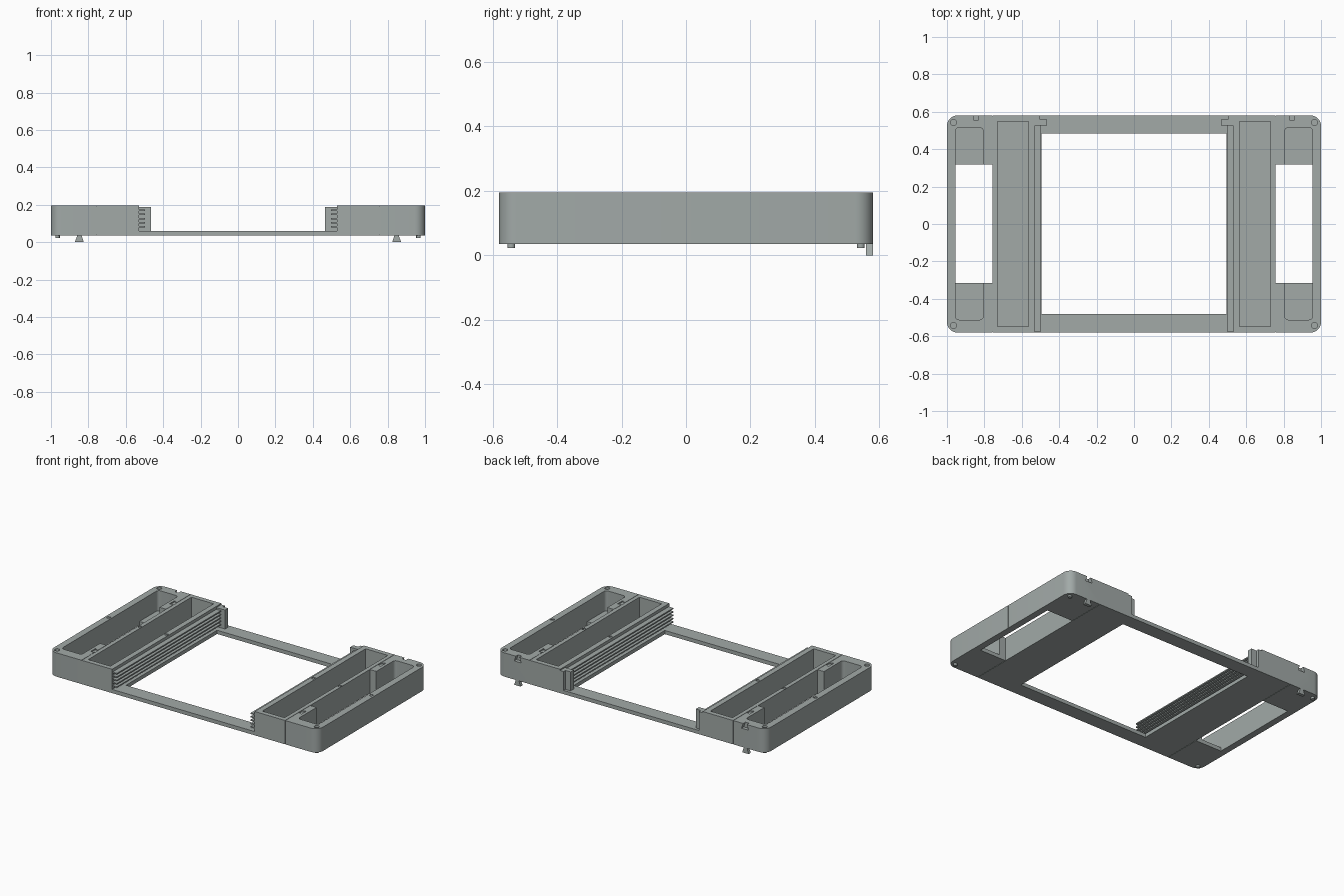
import bpy, bmesh, math
from mathutils import Vector

cube = bpy.data.objects.get("Cube")
if cube:
    bpy.data.objects.remove(cube, do_unlink=True)

mat = bpy.data.materials.new("grey_green_plastic")
mat.use_nodes = True
colour = (0.36, 0.40, 0.39, 1)
mat.diffuse_color = colour
mat.node_tree.nodes["Principled BSDF"].inputs["Base Color"].default_value = colour

BOTTOM, FLOOR, TOP, DEPTH = 0.035, 0.06, 0.195, 0.58
SEAM = 0.757


def prism(name, pts, lo, hi, axis="z"):
    """Extrude a flat outline along z, or along y for an xz outline."""
    bm = bmesh.new()
    place = (lambda p, h: (p[0], p[1], h)) if axis == "z" else (lambda p, h: (p[0], h, p[1]))
    face = bm.faces.new([bm.verts.new(place(p, lo)) for p in pts])
    grown = bmesh.ops.extrude_face_region(bm, geom=[face])["geom"]
    step = Vector(place((0, 0), hi - lo))
    bmesh.ops.translate(bm, vec=step, verts=[v for v in grown if isinstance(v, bmesh.types.BMVert)])
    bmesh.ops.recalc_face_normals(bm, faces=bm.faces)
    mesh = bpy.data.meshes.new(name)
    bm.to_mesh(mesh)
    bm.free()
    mesh.materials.append(mat)
    ob = bpy.data.objects.new(name, mesh)
    bpy.context.collection.objects.link(ob)
    return ob


def rounded(s, x0, x1, y0, y1, inner=0, outer=0):
    """Rectangle on side s with separate radii for inner and outer corners."""
    pts = []
    for i, (x, y, r) in enumerate([(x1, y1, outer), (x0, y1, inner), (x0, y0, inner), (x1, y0, outer)]):
        cx = x - r if x == x1 else x + r
        cy = y - r if y == y1 else y + r
        steps = 8 if r else 0
        for k in range(steps + 1):
            a = math.pi / 2 * (i + (k / steps if steps else 0))
            pts.append((s * (cx + r * math.cos(a)), cy + r * math.sin(a)))
    return pts


def circle(x, y, r):
    return [(x + r * math.cos(k * math.pi / 12), y + r * math.sin(k * math.pi / 12)) for k in range(24)]


def flare(x, y, narrow, wide, length):
    """Dovetail outline opening away from (x, y) along the second axis."""
    return [(x - narrow, y), (x + narrow, y), (x + wide, y + length), (x - wide, y + length)]


def cut(target, cutter):
    mod = target.modifiers.new("cut", "BOOLEAN")
    mod.operation, mod.solver, mod.object = "DIFFERENCE", "EXACT", cutter
    bpy.context.view_layer.objects.active = target
    bpy.ops.object.modifier_apply(modifier=mod.name)
    bpy.data.objects.remove(cutter, do_unlink=True)


def smooth(ob):
    bpy.ops.object.select_all(action="DESELECT")
    ob.select_set(True)
    bpy.context.view_layer.objects.active = ob
    bpy.ops.object.shade_smooth_by_angle(angle=math.radians(30))


for s, side in ((1, "left"), (-1, "right")):
    def box(name, x0, x1, y0, y1, z0, z1):
        return prism(name, rounded(s, x0, x1, y0, y1), z0, z1)

    # Side tray with its pockets and the open window in the floor
    tray = prism(side + "_tray", rounded(s, 0.53, 1, -DEPTH, DEPTH, 0, 0.055), BOTTOM, TOP)
    cut(tray, prism("outer_pocket", rounded(s, 0.805, 0.955, -0.512, 0.515, 0.02, 0.02), FLOOR, 0.3))
    cut(tray, box("floor_window", SEAM, 0.955, -0.315, 0.318, -0.1, 0.3))
    cut(tray, box("inner_pocket", 0.565, 0.73, -0.548, 0.548, FLOOR, 0.3))

    # Hairline joints between printed sections
    g = 0.0012
    cut(tray, box("side_joint", 0.997, 1.1, -g, g, 0, 0.3))
    for y0, y1 in ((-0.7, -0.318), (0.321, 0.7)):
        cut(tray, box("top_joint", SEAM - g, SEAM + g, y0, y1, TOP - 0.003, 0.3))
        cut(tray, box("bottom_joint", SEAM - g, SEAM + g, y0, y1, 0, BOTTOM + 0.003))
    for y in (-DEPTH, DEPTH):
        cut(tray, box("end_joint", SEAM - g, SEAM + g, y - 0.003, y + 0.003, 0, 0.3))

    # Shallow dovetail sockets along the joints
    for y in (-0.42, 0.42):
        pts = [(s * (SEAM + b), y + a) for a, b in flare(0, 0, 0.014, 0.028, 0.028)]
        cut(tray, prism("key_socket", pts, TOP - 0.008, 0.3))
    for x in (0.977, 0.744, 0.547):
        cut(tray, prism("small_socket", flare(s * x, 0.008, 0.007, 0.012, 0.022), TOP - 0.005, 0.3))

    # Stacking holes and the rear locking slot
    for y in (-0.542, 0.542):
        cut(tray, prism("peg_hole", circle(s * 0.965, y, 0.016), TOP - 0.018, 0.3))
    slot = [(s * 0.845 + a, TOP + 0.002 - b) for a, b in flare(0, 0, 0.013, 0.026, 0.037)]
    cut(tray, prism("lock_slot", slot, DEPTH - 0.024, 0.7, "y"))
    smooth(tray)

    # Floor key
    prism(side + "_floor_key", flare(s * 0.647, 0, 0.014, 0.028, 0.033), FLOOR - 0.002, FLOOR + 0.002)

    # Stacking pegs and locking tab underneath
    for y, end in ((-0.542, "front"), (0.542, "back")):
        smooth(prism(f"{side}_{end}_peg", circle(s * 0.965, y, 0.012), 0.022, BOTTOM + 0.002))
    tab = [(s * 0.848 + a, 0.037 - b) for a, b in flare(0, 0, 0.011, 0.024, 0.037)]
    prism(side + "_lock_tab", tab, DEPTH - 0.022, DEPTH, "y")

    # Inner ledge with slide rails
    box(side + "_ledge", 0.495, 0.53, -DEPTH, DEPTH, BOTTOM, FLOOR)
    for i in range(5):
        z = 0.081 + i * 0.0225
        box(f"{side}_slide_rail_{i + 1}", 0.497, 0.532, -0.575, 0.53, z - 0.004, z + 0.004)

    # Rear stop plate and its stem
    box(side + "_stop_plate", 0.465, 0.532, 0.527, 0.56, FLOOR, 0.187)
    box(side + "_stop_stem", 0.503, 0.532, 0.555, DEPTH, FLOOR, 0.187)

# Thin cross rails joining the trays
for name, y0, y1 in (("front_cross_rail", -DEPTH, -0.482), ("back_cross_rail", 0.485, DEPTH)):
    prism(name, rounded(1, -0.495, 0.495, y0, y1), BOTTOM, FLOOR)
